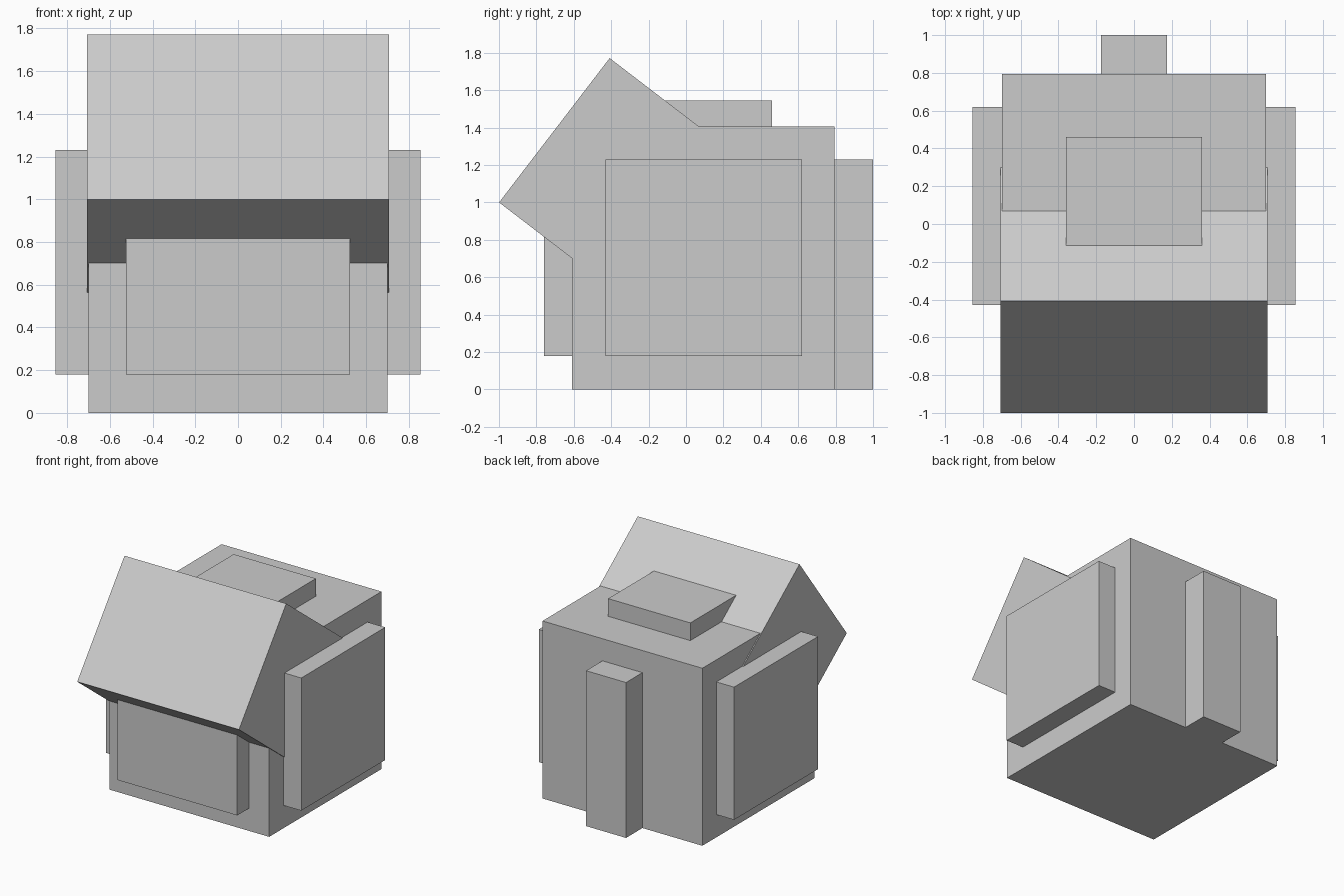
import bpy, math

# Remove the default object
cube = bpy.data.objects.get("Cube")
if cube:
    bpy.data.objects.remove(cube, do_unlink=True)

# Single flat grey
grey = bpy.data.materials.new("light grey")
grey.use_nodes = True
colour = (0.6, 0.6, 0.6, 1.0)
grey.diffuse_color = colour
grey.node_tree.nodes["Principled BSDF"].inputs["Base Color"].default_value = colour


def box(name, x, y, z, tilt=0.0):
    """Box spanning the given (min, max) ranges, tilted about x through its centre."""
    centre = [(a + b) / 2 for a, b in (x, y, z)]
    bpy.ops.mesh.primitive_cube_add(size=1, location=centre)
    ob = bpy.context.object
    ob.name = name
    ob.scale = [b - a for a, b in (x, y, z)]
    bpy.ops.object.transform_apply(location=False, rotation=False, scale=True)
    ob.rotation_euler.x = tilt
    ob.data.materials.append(grey)
    return ob


# Main block
box("body", (-0.70, 0.70), (-0.61, 0.795), (0, 1.405))

# Raised panels on the front and both sides
box("front_panel", (-0.525, 0.525), (-0.76, -0.55), (0.18, 1.23))
for name, s in (("left_panel", 1), ("right_panel", -1)):
    box(name, sorted((s * 0.65, s * 0.855)), (-0.43, 0.62), (0.18, 1.23))

# Plate on top and upright bar on the back
box("top_plate", (-0.36, 0.36), (-0.26, 0.46), (1.35, 1.545))
box("back_bar", (-0.175, 0.175), (0.75, 1.0), (0, 1.23))

# Tilted square block sunk into the upper front
side, cy, cz = 0.972, -0.318, 1.09
box("tilted_head", (-0.708, 0.708), (cy - side / 2, cy + side / 2),
    (cz - side / 2, cz + side / 2), math.atan2(-0.59, 0.77))
